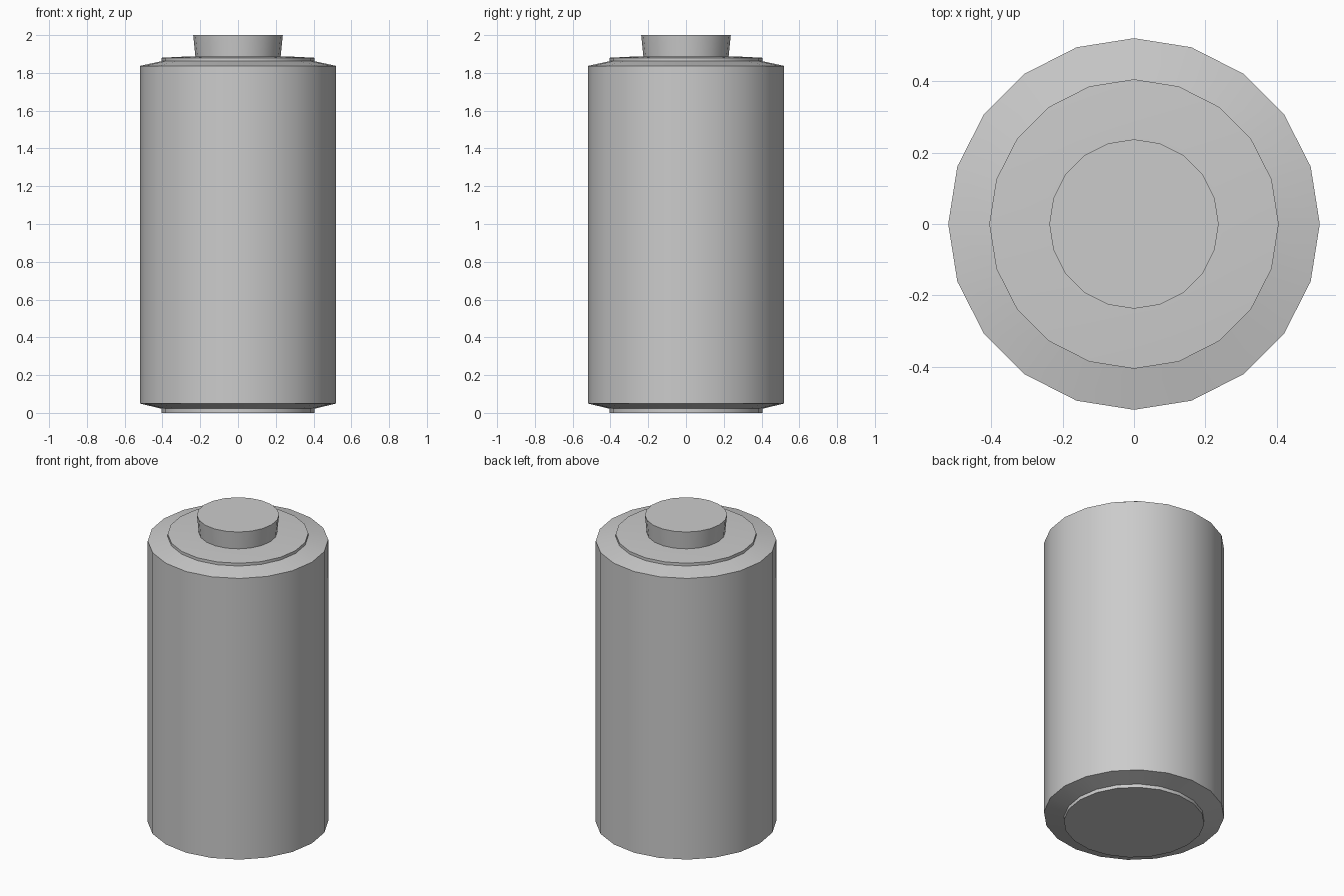
import bpy
import bmesh
import math

SIDES = 20

cube = bpy.data.objects.get("Cube")
if cube:
    bpy.data.objects.remove(cube, do_unlink=True)

# One plain metal grey
grey = bpy.data.materials.new("plain grey")
grey.use_nodes = True
colour = (0.6, 0.6, 0.6, 1)
grey.diffuse_color = colour
grey.node_tree.nodes["Principled BSDF"].inputs["Base Color"].default_value = colour


def turned(name, profile):
    """Closed solid turned around z from (radius, height) points, bottom to top."""
    bm = bmesh.new()
    rings = []
    for r, z in profile:
        rings.append([bm.verts.new((r * math.cos(math.tau * i / SIDES),
                                    r * math.sin(math.tau * i / SIDES), z))
                      for i in range(SIDES)])
    for low, high in zip(rings, rings[1:]):
        for i in range(SIDES):
            j = (i + 1) % SIDES
            bm.faces.new((low[i], low[j], high[j], high[i]))
    bm.faces.new(rings[0][::-1])
    bm.faces.new(rings[-1])
    mesh = bpy.data.meshes.new(name)
    bm.to_mesh(mesh)
    bm.free()
    mesh.materials.append(grey)
    obj = bpy.data.objects.new(name, mesh)
    bpy.context.collection.objects.link(obj)
    bpy.ops.object.select_all(action="DESELECT")
    obj.select_set(True)
    bpy.context.view_layer.objects.active = obj
    bpy.ops.object.shade_smooth_by_angle(angle=math.radians(30))
    return obj


# Casing with stepped ends, a slightly domed top plate and the flared contact
turned("battery_casing", [
    (0.405, 0), (0.405, 0.022), (0.52, 0.05),
    (0.52, 1.837), (0.405, 1.862), (0.405, 1.88),
    (0.25, 1.888), (0.226, 1.888), (0.237, 2.0),
])
